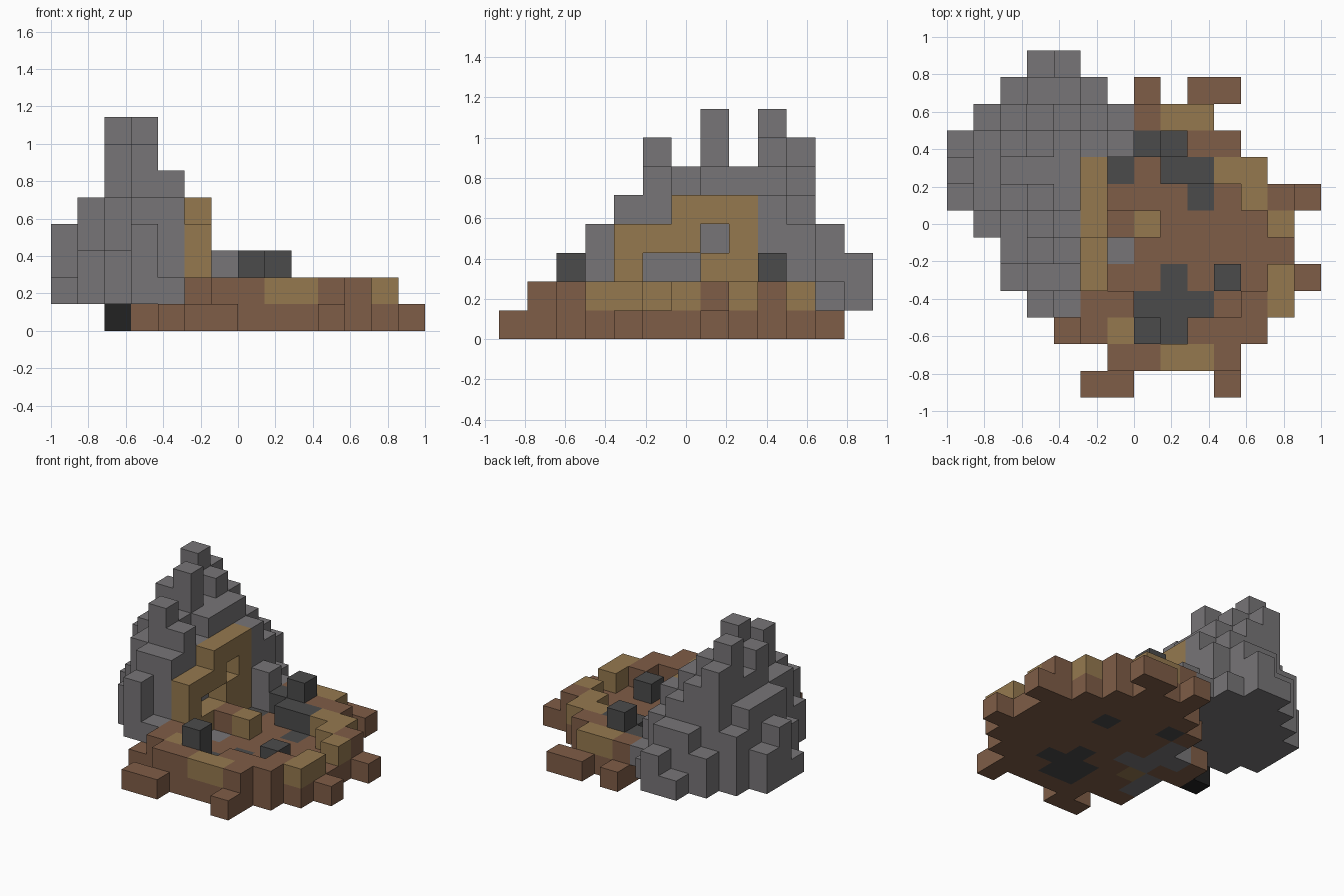
import bpy
import bmesh
from mathutils import Vector

old = bpy.data.objects.get("Cube")
if old:
    bpy.data.objects.remove(old, do_unlink=True)

UNIT = 1 / 7                      # edge of one block
ORIGIN = Vector((-1, -6.5 * UNIT, 0))


def linear(c):
    c /= 255
    return c / 12.92 if c < 0.04 else ((c + 0.055) / 1.055) ** 2.4


def make_material(name, rgb):
    mat = bpy.data.materials.new(name)
    colour = [linear(c) for c in rgb] + [1]
    mat.use_nodes = True
    mat.diffuse_color = colour
    mat.node_tree.nodes["Principled BSDF"].inputs["Base Color"].default_value = colour
    return mat


materials = {
    "stone": make_material("grey stone", (119, 117, 119)),
    "earth": make_material("brown earth", (127, 93, 71)),
    "timber": make_material("tan timber", (149, 121, 79)),
    "coal": make_material("dark rock", (75, 75, 75)),
    "soot": make_material("black rock", (34, 34, 34)),
}

blocks = {}                       # cell -> (part, colour)


def fill(part, colour, xs, ys, zs):
    """Fill an inclusive range of cells; a single number is one cell."""
    spans = [(s, s) if isinstance(s, int) else s for s in (xs, ys, zs)]
    for x in range(spans[0][0], spans[0][1] + 1):
        for y in range(spans[1][0], spans[1][1] + 1):
            for z in range(spans[2][0], spans[2][1] + 1):
                blocks[x, y, z] = (part, colour)


# Ground slab: ragged brown rows from front to back
ground_rows = [(5, 6), (6, 10), (4, 11), (4, 12), (4, 13), (3, 12), (3, 12),
               (5, 13), (5, 11), (6, 10), (7, 9), (9, 10)]
for y, span in enumerate(ground_rows):
    fill("ground", "earth", span, y, 0)
for x, y in ((10, 0), (7, 11)):
    fill("ground", "earth", x, y, 0)
# stone and other patches in the slab
for x, y in ((4, 3), (4, 4), (4, 6), (5, 5), (5, 6), (5, 7), (6, 5)):
    fill("ground", "stone", x, y, 0)
fill("ground", "timber", 5, 4, 0)
fill("ground", "soot", 2, 5, 0)

# Mountain: columns of stone, one row at a time (first column, heights)
mountain_rows = {
    3: (3, "42"),
    4: (2, "355"),
    5: (2, "576"),
    6: (1, "3565"),
    7: (0, "25786"),
    8: (0, "45666"),
    9: (0, "3587653"),
    10: (1, "476542"),
    11: (2, "3442"),
    12: (3, "23"),
}
for y, (first, heights) in mountain_rows.items():
    for step, height in enumerate(heights):
        fill("mountain", "stone", first + step, y, (1, int(height) - 1))

# House front: timber wall with stepped top, doorway and window
fill("house_front", "timber", 5, (4, 8), (1, 3))
fill("house_front", "timber", 5, (6, 8), 4)
for cell in ((5, 5, 2), (5, 6, 2), (5, 7, 3)):
    del blocks[cell]

# Low bank around the yard
for xs, ys in ((5, (2, 3)), (6, 3), ((6, 7), 1), (10, 1), ((9, 11), 2),
               (11, 3), (12, 7), ((9, 10), 9), (7, 10)):
    fill("yard_bank", "earth", xs, ys, 1)
for xs, ys in (((8, 9), 1), (6, 2), (12, (3, 4)), (12, 6), (11, 7),
               ((10, 11), 8), ((8, 9), 10)):
    fill("yard_bank", "timber", xs, ys, 1)

# Bench beside the doorway
fill("bench", "earth", 6, 6, 1)
fill("bench", "timber", 7, 6, 1)

# Dark rocks, flush with the ground or standing on it
for xs, ys, zs in ((7, 2, (0, 2)), (8, 2, 0), ((7, 9), 3, 0), (8, 4, 0),
                   (10, 4, 1), (9, 7, 0), (6, 8, 0), ((8, 9), 8, 1),
                   (7, 9, 1), (8, 9, (1, 2))):
    fill("dark_rocks", "coal", xs, ys, zs)


def build(part):
    """Make one object from the exposed block faces of a part."""
    bm = bmesh.new()
    used = list(materials)
    for cell, (owner, colour) in blocks.items():
        if owner != part:
            continue
        centre = Vector(cell) + Vector((0.5, 0.5, 0.5))
        for axis in range(3):
            for side in (-1, 1):
                out = Vector((0, 0, 0))
                out[axis] = side
                if tuple(int(c) for c in Vector(cell) + out) in blocks:
                    continue
                u = Vector((0, 0, 0))
                u[(axis + 1) % 3] = 0.5
                v = out.cross(u)
                mid = centre + out * 0.5
                corners = (mid - u - v, mid + u - v, mid + u + v, mid - u + v)
                face = bm.faces.new([bm.verts.new(ORIGIN + c * UNIT) for c in corners])
                face.material_index = used.index(colour)
    bmesh.ops.remove_doubles(bm, verts=bm.verts, dist=UNIT / 100)
    mesh = bpy.data.meshes.new(part)
    bm.to_mesh(mesh)
    bm.free()
    for mat in materials.values():
        mesh.materials.append(mat)
    bpy.context.collection.objects.link(bpy.data.objects.new(part, mesh))


for part in ("ground", "mountain", "house_front", "yard_bank", "bench", "dark_rocks"):
    build(part)
